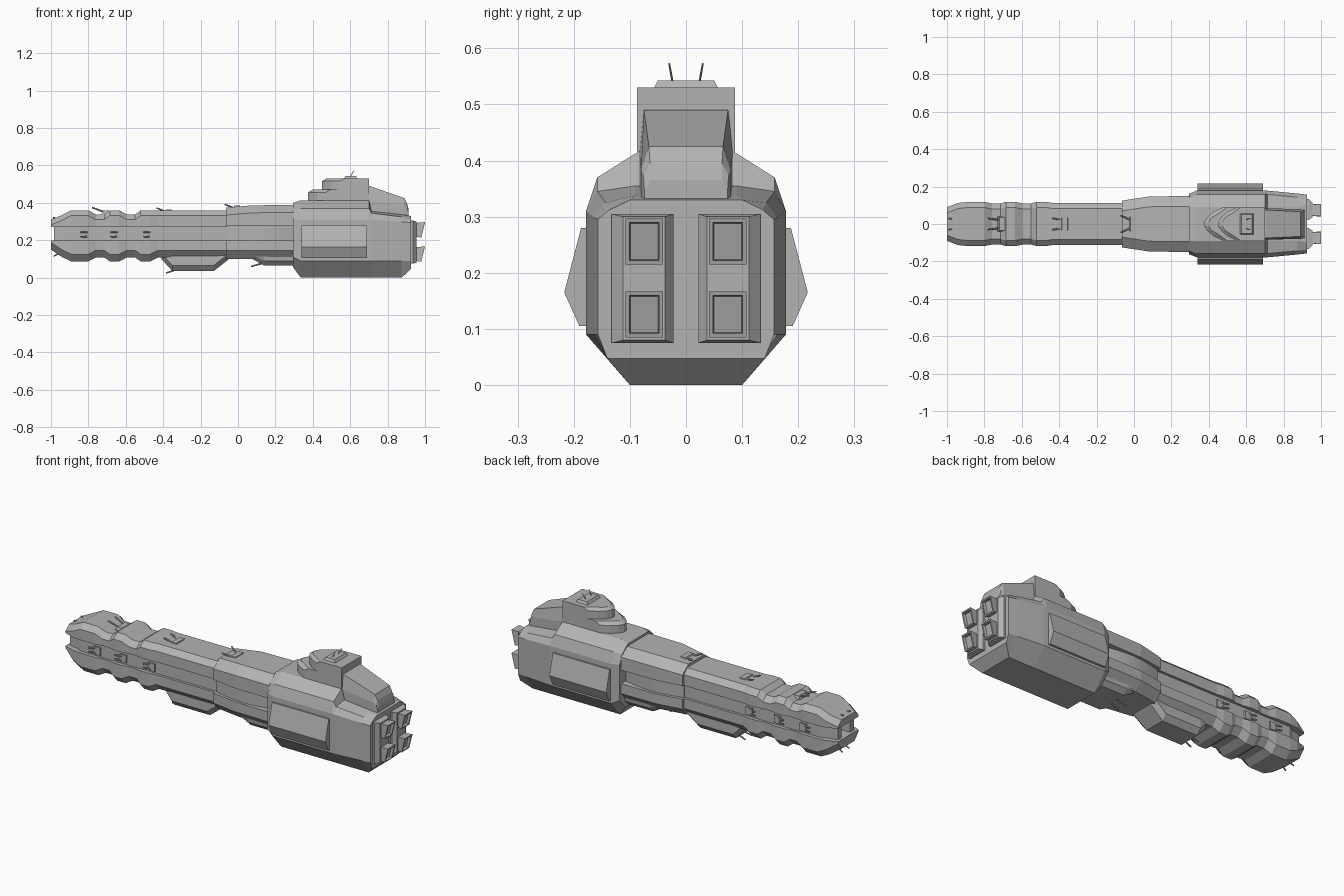
import bpy, bmesh, math
from mathutils import Vector

cube = bpy.data.objects.get("Cube")
if cube:
    bpy.data.objects.remove(cube, do_unlink=True)

grey = bpy.data.materials.new("hull grey")
grey.use_nodes = True
grey.diffuse_color = (0.45, 0.45, 0.45, 1)
grey.node_tree.nodes["Principled BSDF"].inputs["Base Color"].default_value = (0.45, 0.45, 0.45, 1)


def finish(name, bm):
    bmesh.ops.recalc_face_normals(bm, faces=bm.faces)
    mesh = bpy.data.meshes.new(name)
    bm.to_mesh(mesh)
    bm.free()
    obj = bpy.data.objects.new(name, mesh)
    mesh.materials.append(grey)
    bpy.context.scene.collection.objects.link(obj)
    return obj


def loft(name, rings):
    """Skin a list of equal-length closed point rings and cap both ends."""
    bm = bmesh.new()
    loops = [[bm.verts.new(p) for p in ring] for ring in rings]
    for a, b in zip(loops, loops[1:]):
        for i in range(len(a)):
            j = (i + 1) % len(a)
            bm.faces.new((a[i], a[j], b[j], b[i]))
    bm.faces.new(loops[0])
    bm.faces.new(loops[-1])
    return finish(name, bm)


def section(x, half):
    """Mirror a half outline of (y, z) across the centre plane."""
    return [(x, y, z) for y, z in half] + [(x, -y, z) for y, z in reversed(half)]


def slab(x, y0, y1, z0, z1):
    return [(x, y0, z0), (x, y1, z0), (x, y1, z1), (x, y0, z1)]


def shift(ring, dx_of_z):
    return [(x + dx_of_z(z), y, z) for x, y, z in ring]


def smooth(obj):
    bpy.context.view_layer.objects.active = obj
    for o in bpy.context.selected_objects:
        o.select_set(False)
    obj.select_set(True)
    bpy.ops.object.shade_smooth_by_angle(angle=math.radians(35))


# Fore hull: upper and lower armour with a wavy outline, as (x, width, top, bottom)
waves = [(-1, .09, .31, .15), (-.94, .113, .335, .11), (-.89, .118, .36, .087)]
for end in (-.80, -.635, -.47):
    waves += [(end, .118, .36, .087), (end + .04, .110, .338, .108)]
    if end < -.5:
        waves += [(end + .085, .110, .338, .108), (end + .115, .118, .36, .087)]
waves[-1] = (-.43, .112, .36, .107)
waves.append((-.05, .112, .36, .107))
loft("fore_hull_upper", [section(x, [(w, .272), (w, t - .028), (w - .03, t)])
                         for x, w, t, b in waves])
loft("fore_hull_lower", [section(x, [(w, .2), (w, b + .038), (w - .035, b)])
                         for x, w, t, b in waves])
loft("fore_core", [section(x, [(w, .19), (w, .28)])
                   for x, w in ((-.93, .085), (-.9, .098), (-.05, .098))])

# Nose slot framed by two cheeks
for s, side in ((1, "left"), (-1, "right")):
    loft("nose_cheek_" + side, [slab(x, s * .038, s * w, .195, .277)
                                for x, w in ((-.985, .07), (-.92, .085))])

# Ventral keel under the fore hull
loft("keel", [section(x, [(w, .13), (w, z + .03), (w - .025, z)])
              for x, w, z in ((-.41, .075, .10), (-.35, .085, .035),
                              (-.13, .085, .035), (-.05, .09, .098))])

# Mid hull: upper and lower shells around a curved belt
mid = [(-.065, .125, .375), (.08, .147, .387), (.31, .15, .388)]
loft("mid_hull_upper", [section(x, [(w, .275), (w, t - .04), (w - .055, t)])
                        for x, w, t in mid])
loft("mid_hull_lower", [section(x, [(w, .2), (w, .145), (w - .04, .1)])
                        for x, w, t in mid])
belt = []
for i in range(13):
    u = i / 12
    w = .105 + .028 * math.sin(math.pi * u)
    belt.append(section(-.06 + .37 * u, [(w, .19), (w, .285)]))
smooth(loft("mid_belt", belt))
loft("mid_belly", [section(x, [(.12, .12), (.115, z + .025), (.09, z)])
                   for x, z in ((.08, .098), (.14, .065), (.31, .065))])


# Aft hull: octagonal block, lower and narrower toward the stern
def aft(x, w, low, side_low, side_high, shoulder, top, bottom_w=.1, top_w=.09):
    return section(x, [(bottom_w, low), (w, side_low), (w, side_high),
                       (w - .02, shoulder), (top_w, top)])


loft("aft_hull", [
    aft(.295, .162, .055, .11, .31, .36, .4, .11),
    aft(.335, .178, 0, .09, .31, .37, .413),
    aft(.70, .178, 0, .09, .31, .37, .413),
    aft(.715, .178, 0, .09, .31, .345, .355),
    aft(.875, .163, 0, .09, .298, .325, .338),
    aft(.925, .157, .047, .09, .295, .312, .33, .14, .1)])

# Side armour panels
for s, side in ((1, "left"), (-1, "right")):
    loft("side_panel_" + side, [
        [(x, s * y, z) for y, z in ((.16, .105), (.19, .105), (.217 - d, .165),
                                    (.187, .28), (.16, .28))]
        for x, d in ((.34, 0), (.69, 0))])


# Bridge tiers: blunt arrow plan with a bevelled upper rim
def tier(name, bow, z0, z1, bevel):
    def plan(z, inset):
        half = [(bow + inset, .012), (bow + .015 + inset, .035),
                (bow + .05 + inset, .065 - inset * .4), (bow + .095 + inset, .087),
                (.70, .087)]
        return [(x, y, z) for x, y in half] + [(x, -y, z) for x, y in reversed(half)]
    return loft(name, [plan(z0, 0), plan(z1 - bevel, 0), plan(z1, bevel * 1.6)])


tier("bridge_base", .375, .40, .472, .016)
tier("bridge_top", .45, .46, .53, .014)


# Sensor cap with raised rim and two aerials
def rect(x0, x1, w, z):
    return [(x0, -w, z), (x1, -w, z), (x1, w, z), (x0, w, z)]


loft("sensor_cap", [rect(.565, .64, .058, .528), rect(.575, .63, .05, .543)])

# Stepped fairing behind the bridge
loft("bridge_fairing", [
    section(x, [(w, .32), (w, mid_z), (tw, top)])
    for x, w, mid_z, tw, top in ((.68, .085, .41, .075, .492), (.705, .083, .41, .075, .49),
                                 (.89, .08, .385, .066, .425), (.905, .076, .375, .064, .395),
                                 (.912, .074, .345, .064, .365))])

# Engine mounts and recessed slanted nozzles
for s, side in ((1, "left"), (-1, "right")):
    loft("engine_mount_" + side, [slab(.915, s * .022, s * .133, .075, .305),
                                  slab(.935, s * .022, s * .133, .075, .305),
                                  slab(.955, s * .037, s * .112, .08, .3)])
    for z0, level in ((.085, "lower"), (.215, "upper")):
        z1 = z0 + .082

        def slant(z):
            return (z - z1) * .25
        outer = shift(slab(1, s * .041, s * .108, z0, z1), slant)
        lip = shift(slab(1, s * .048, s * .101, z0 + .007, z1 - .007), slant)
        well = shift(slab(.985, s * .05, s * .099, z0 + .009, z1 - .009), slant)
        loft("nozzle_%s_%s" % (level, side),
             [slab(.95, s * .045, s * .104, z0 + .004, z1 - .004), outer, lip, well])


# Gun barrels and aerials: thin tapered rods between two points
def rod(name, a, b, r=.005):
    a, b = Vector(a), Vector(b)
    bm = bmesh.new()
    bmesh.ops.create_cone(bm, cap_ends=True, segments=8, radius1=r, radius2=r * .8,
                          depth=(b - a).length)
    bm.transform(Vector((0, 0, 1)).rotation_difference(b - a).to_matrix().to_4x4())
    bmesh.ops.translate(bm, verts=bm.verts, vec=(a + b) / 2)
    return finish(name, bm)


turrets = [("nose_top", -.935, .305, -.99, .322), ("nose_bottom", -.94, .14, -.985, .115),
           ("fore_top", -.72, .353, -.78, .375), ("fore_rear", -.385, .352, -.435, .373),
           ("mid_top", -.02, .372, -.07, .392), ("keel", -.33, .043, -.385, .025),
           ("belly", .13, .077, .07, .06)]
for s, side in ((1, "left"), (-1, "right")):
    for label, x0, z0, x1, z1 in turrets:
        spread = .045 if label == "mid_top" else .03
        rod("%s_gun_%s" % (label, side), (x0, s * .022, z0), (x1, s * spread, z1))
    for n, x in enumerate((-.81, -.65, -.475)):
        for z in (.22, .243):
            rod("side_gun_%s_%d" % (side, n + 1), (x + .03, s * .095, z), (x - .03, s * .115, z))
        loft("side_gun_base_%s_%d" % (side, n + 1),
             [slab(x + d, s * .09, s * .106, .21, .253) for d in (-.005, .035)])
    rod("aerial_" + side, (.60, s * .024, .54), (.62, s * .03, .573), .002)

# Low gun bases along the deck
for label, x, z in (("fore", -.71, .352), ("rear", -.375, .358), ("mid", -.01, .378)):
    loft("deck_gun_base_" + label, [rect(x - .02, x + .025, .04, z - .01),
                                    rect(x - .01, x + .02, .034, z + .007)])
